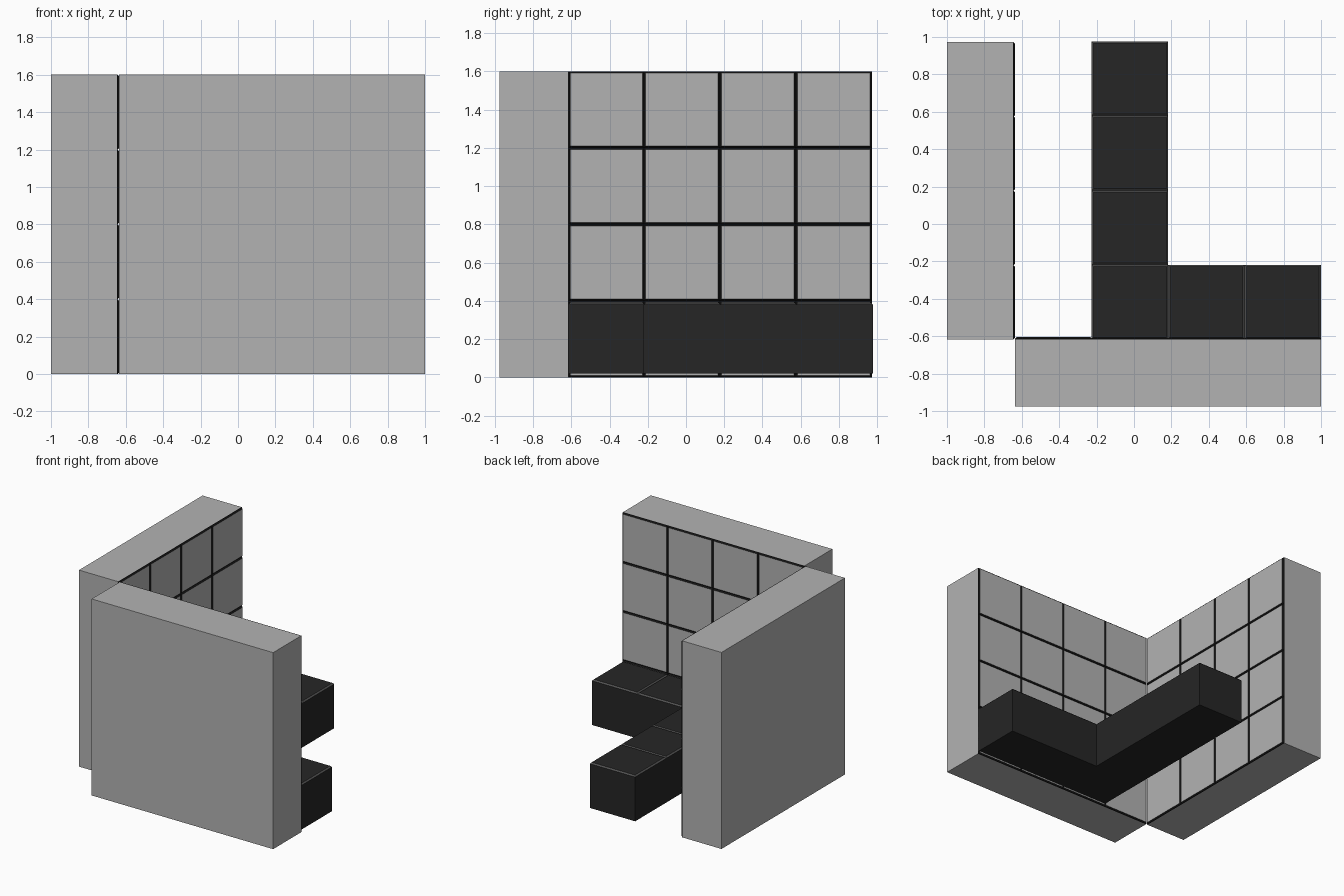
import bpy, bmesh
from mathutils import Matrix, Vector

if "Cube" in bpy.data.objects:
    bpy.data.objects.remove(bpy.data.objects["Cube"])


def material(name, v):
    m = bpy.data.materials.new(name)
    m.diffuse_color = (v, v, v, 1)
    m.use_nodes = True
    m.node_tree.nodes["Principled BSDF"].inputs["Base Color"].default_value = m.diffuse_color
    return m


grey = material("wall_grey", 0.45)
black = material("grout_black", 0.008)
dark = material("block_dark", 0.019)
edge = material("block_edge", 0.09)


def add_object(name, bm, mats, matrix=Matrix()):
    bmesh.ops.recalc_face_normals(bm, faces=bm.faces)
    me = bpy.data.meshes.new(name)
    bm.to_mesh(me)
    bm.free()
    for m in mats:
        me.materials.append(m)
    ob = bpy.data.objects.new(name, me)
    bpy.context.collection.objects.link(ob)
    ob.matrix_world = matrix
    return ob


def box(name, lo, hi, mat):
    bm = bmesh.new()
    bmesh.ops.create_cube(bm, size=1)
    for v in bm.verts:
        v.co = [l + (c + 0.5) * (h - l) for l, h, c in zip(lo, hi, v.co)]
    return add_object(name, bm, [mat])


def chamfered(name, w, d, h, c, mats, matrix):
    """Slab from the local origin with chamfered top; mats = side, chamfer, top."""
    bm = bmesh.new()
    rings = []
    for z, i in ((0, 0), (h - c, 0), (h, c)):
        pts = ((i, i), (w - i, i), (w - i, d - i), (i, d - i))
        rings.append([bm.verts.new((x, y, z)) for x, y in pts])
    bm.faces.new(rings[0][::-1])
    for k in range(2):
        for j in range(4):
            n = (j + 1) % 4
            f = bm.faces.new((rings[k][j], rings[k][n], rings[k + 1][n], rings[k + 1][j]))
            f.material_index = k
    bm.faces.new(rings[2]).material_index = 2
    return add_object(name, bm, mats, matrix)


def frame(origin, u, v, n):
    m = Matrix((u, v, n)).transposed().to_4x4()
    m.translation = Vector(origin)
    return m


X, Y, Z = (1, 0, 0), (0, 1, 0), (0, 0, 1)
X0, Y0, X1, Y1 = -0.635, -0.617, 1.0, 0.972
T, H = 0.013, 1.6
px, py, pz = (X1 - X0) / 4, (Y1 - Y0) / 4, H / 4

# Two thick walls meeting at the corner
box("left_wall", (-1, Y0, 0), (X0 - T, Y1, H), grey)
box("front_wall", (X0, -0.976, 0), (X1, Y0, H), grey)

# Grey tiles with black rims on the inner wall faces
for i in range(4):
    for k in range(4):
        chamfered(f"left_tile_{i}_{k}", py, pz, T, 0.009, [black, black, grey],
                  frame((X0 - T, Y0 + i * py, k * pz), Y, Z, X))
        chamfered(f"front_tile_{i}_{k}", pz, px, T, 0.009, [black, black, grey],
                  frame((X0 + i * px, Y0, k * pz), Z, X, Y))

# L-shaped row of dark blocks with lighter top chamfers
bx = X0 + px
by = (0.977 - Y0) / 4
for i, j in ((0, 0), (1, 0), (2, 0), (0, 1), (0, 2), (0, 3)):
    chamfered(f"floor_block_{i}_{j}", px, by, 0.37, 0.01, [dark, edge, dark],
              frame((bx + i * px, Y0 + j * by, 0.02), X, Y, Z))
